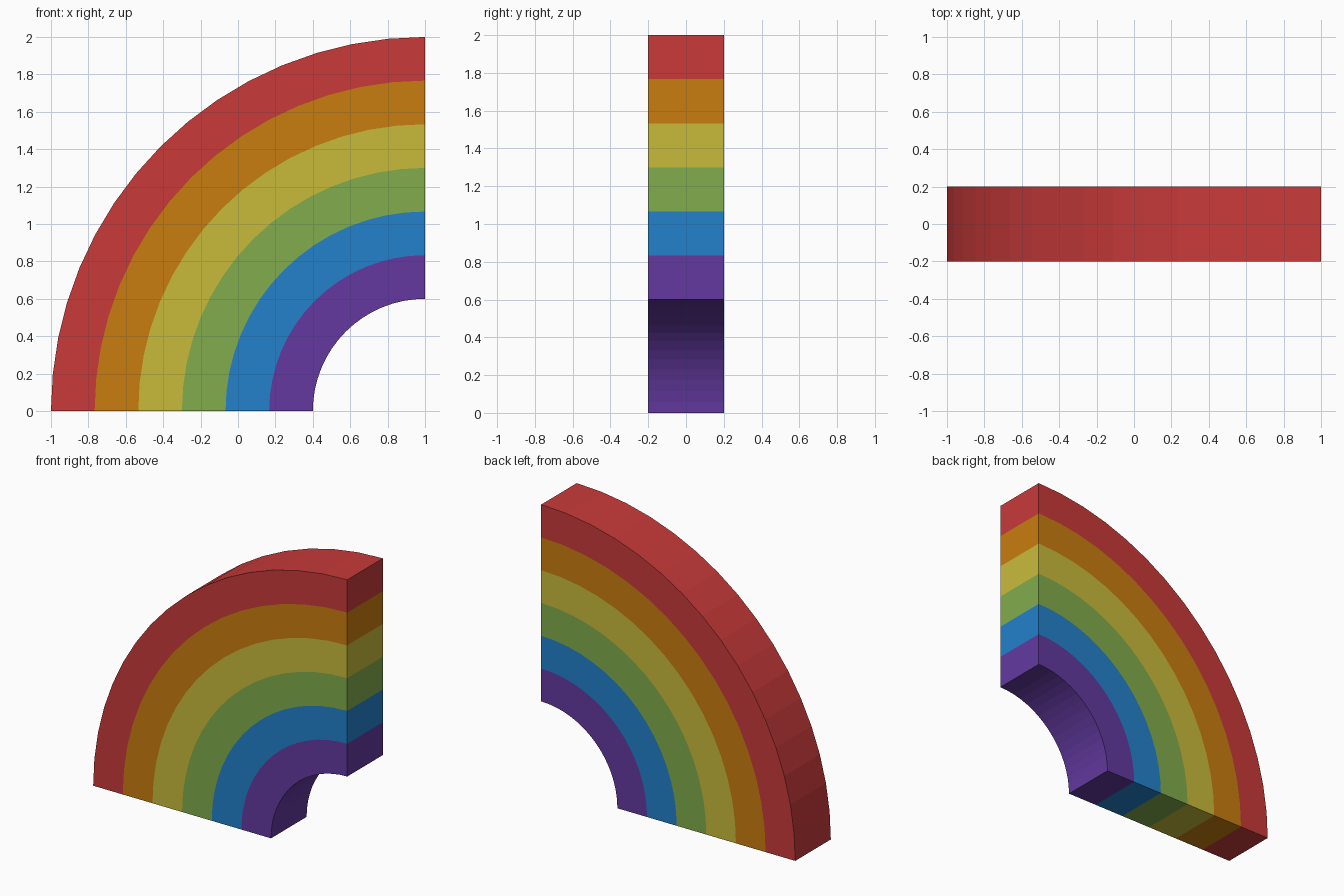
import bpy, bmesh, math

if "Cube" in bpy.data.objects:
    bpy.data.objects.remove(bpy.data.objects["Cube"])

SEGMENTS = 16            # facets along the quarter arc
INNER, OUTER = 0.6, 2.0  # arc radii
HALF_DEPTH = 0.2
CENTRE_X = 1.0

# Colours from the inner band to the outer band (sRGB 0-255)
BANDS = [
    ("purple", (99, 57, 160)),
    ("blue", (35, 129, 203)),
    ("green", (129, 172, 76)),
    ("yellow", (201, 187, 59)),
    ("orange", (201, 125, 14)),
    ("red", (201, 58, 58)),
]


def linear(c):
    c /= 255
    return c / 12.92 if c <= 0.04045 else ((c + 0.055) / 1.055) ** 2.4


mesh = bpy.data.meshes.new("rainbow_arch")
for name, rgb in BANDS:
    mat = bpy.data.materials.new(name)
    mat.diffuse_color = (*[linear(c) for c in rgb], 1)
    mat.use_nodes = True
    mat.node_tree.nodes["Principled BSDF"].inputs["Base Color"].default_value = mat.diffuse_color
    mesh.materials.append(mat)

bm = bmesh.new()
width = (OUTER - INNER) / len(BANDS)

# Flat end of the arch on the ground: one strip of quads, one per colour band
rows = []
for i in range(len(BANDS) + 1):
    x = CENTRE_X - INNER - i * width
    rows.append([bm.verts.new((x, y, 0)) for y in (-HALF_DEPTH, HALF_DEPTH)])
for a, b in zip(rows, rows[1:]):
    bm.faces.new((a[0], a[1], b[1], b[0]))

# Sweep the end through a quarter turn, keeping the starting cap
start = bm.faces[:]
cap = bmesh.ops.duplicate(bm, geom=start)["geom"]
bmesh.ops.spin(bm, geom=start + list({e for f in start for e in f.edges}),
               cent=(CENTRE_X, 0, 0), axis=(0, 1, 0),
               angle=math.pi / 2, steps=SEGMENTS)
bmesh.ops.remove_doubles(bm, verts=bm.verts[:], dist=1e-4)

# Remove faces inside the solid: the walls between colour bands
inside = [f for f in bm.faces if all(len(e.link_faces) > 2 for e in f.edges)]
walls = []
for f in bm.faces:
    radii = [math.hypot(v.co.x - CENTRE_X, v.co.z) for v in f.verts]
    spans_depth = max(v.co.y for v in f.verts) - min(v.co.y for v in f.verts) > 0.1
    if (spans_depth and max(radii) - min(radii) < 1e-3
            and INNER + 0.01 < radii[0] < OUTER - 0.01):
        walls.append(f)
bmesh.ops.delete(bm, geom=walls, context='FACES_ONLY')

# Colour each face by its distance from the arc centre
for f in bm.faces:
    r = sum(math.hypot(v.co.x - CENTRE_X, v.co.z) for v in f.verts) / len(f.verts)
    f.material_index = max(0, min(len(BANDS) - 1, int((r - INNER) / width)))
    f.smooth = False
bmesh.ops.recalc_face_normals(bm, faces=bm.faces[:])
bm.to_mesh(mesh)
bm.free()

bpy.context.collection.objects.link(bpy.data.objects.new("rainbow_arch", mesh))
